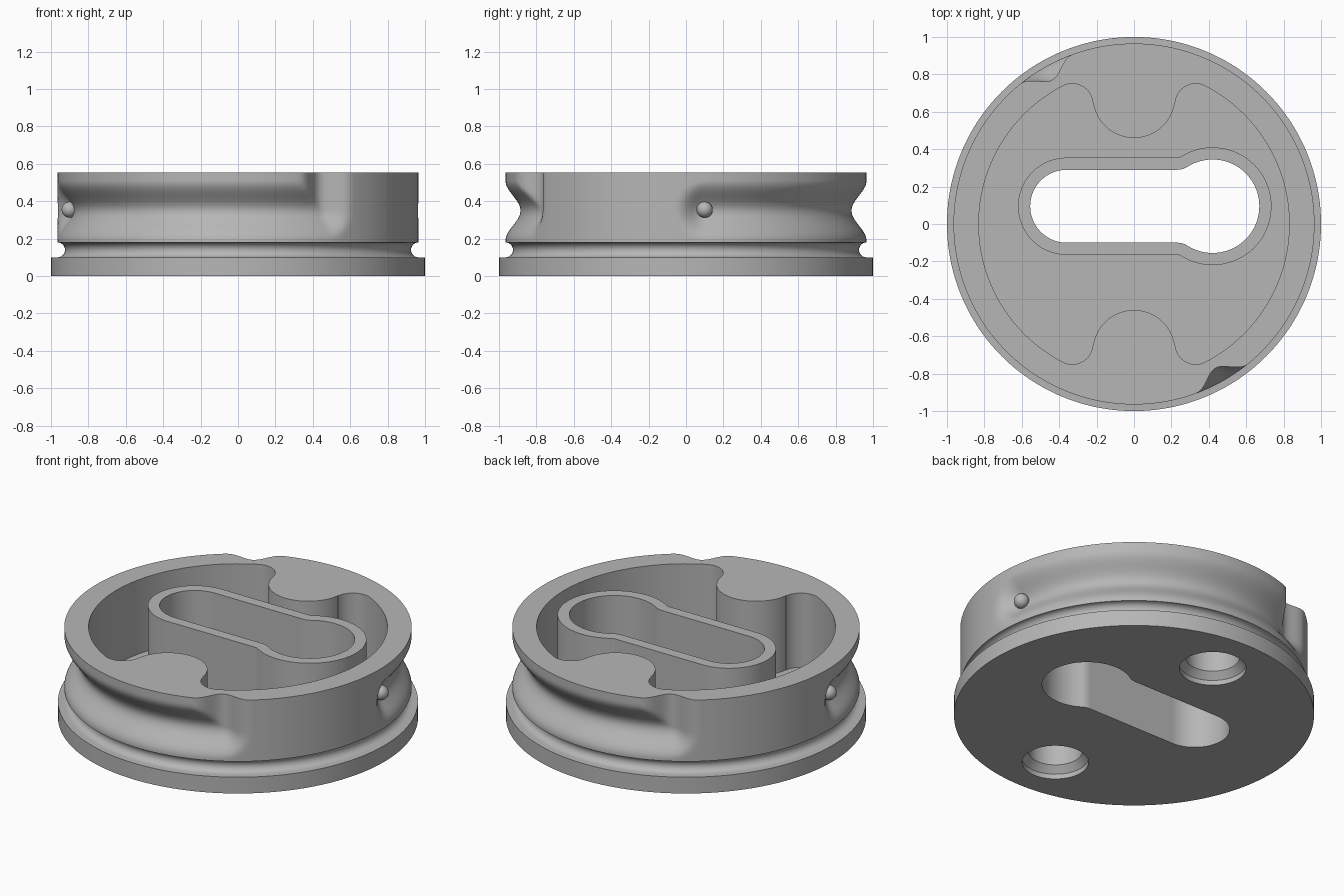
import bpy, bmesh
from math import sin, cos, pi, radians, degrees, atan2, hypot

cube = bpy.data.objects.get("Cube")
if cube:
    bpy.data.objects.remove(cube, do_unlink=True)

grey = bpy.data.materials.new("plain grey")
grey.use_nodes = True
grey.diffuse_color = (0.47, 0.47, 0.47, 1)
grey.node_tree.nodes["Principled BSDF"].inputs["Base Color"].default_value = grey.diffuse_color

HEIGHT, FLOOR, RADIUS = 0.555, 0.1, 0.965


def arc(cx, cy, r, a0, a1, n):
    """Points on an arc, angles in degrees."""
    angles = [radians(a0 + (a1 - a0) * i / n) for i in range(n + 1)]
    return [(cx + r * cos(a), cy + r * sin(a)) for a in angles]


def dedupe(points):
    kept = []
    for p in points:
        if all(hypot(p[0] - q[0], p[1] - q[1]) > 1e-4 for q in kept):
            kept.append(p)
    return kept


def loft(name, rings):
    """Closed solid through a stack of rings with equal point counts."""
    bm = bmesh.new()
    rows = [[bm.verts.new(p) for p in ring] for ring in rings]
    n = len(rows[0])
    for low, high in zip(rows, rows[1:]):
        for i in range(n):
            j = (i + 1) % n
            bm.faces.new((low[i], low[j], high[j], high[i]))
    bm.faces.new(rows[0][::-1])
    bm.faces.new(rows[-1])
    bmesh.ops.recalc_face_normals(bm, faces=bm.faces)
    mesh = bpy.data.meshes.new(name)
    bm.to_mesh(mesh)
    bm.free()
    mesh.materials.append(grey)
    obj = bpy.data.objects.new(name, mesh)
    bpy.context.collection.objects.link(obj)
    return obj


def prism(name, outline, z0, z1):
    return loft(name, [[(x, y, z) for x, y in outline] for z in (z0, z1)])


def activate(obj):
    bpy.ops.object.select_all(action='DESELECT')
    obj.select_set(True)
    bpy.context.view_layer.objects.active = obj


def cut(obj, cutter):
    cutter.hide_render = True
    mod = obj.modifiers.new("cut", 'BOOLEAN')
    mod.operation, mod.solver, mod.object = 'DIFFERENCE', 'EXACT', cutter
    activate(obj)
    bpy.ops.object.modifier_apply(modifier=mod.name)


# Bayonet track: a drop-in notch leading to a level groove, repeated every half turn
START, END, TRACK_Z, HALF_WIDTH, DEPTH = 6.3, 119.5, 0.35, 0.16, 0.08


def track_depth(angle, z):
    a = angle % 180
    if a > 152:
        a -= 180
    along = max(START - a, 0, a - END)
    groove = hypot(radians(along) * RADIUS, z - TRACK_Z)
    notch = hypot(radians(a - END) * RADIUS, min(z - TRACK_Z, 0))
    d = min(groove, notch, HALF_WIDTH)
    return DEPTH * (1 + cos(pi * d / HALF_WIDTH)) / 2


# Body: flange, round seal groove, then the wall carrying the tracks
STEPS, ROWS = 288, 30
profile = [(1, 0), (1, FLOOR)]
profile += [(RADIUS - 0.04 * sin(pi * i / 12), 0.14 - 0.04 * cos(pi * i / 12)) for i in range(13)]
profile += [(RADIUS, 0.18 + (HEIGHT - 0.18) * i / ROWS) for i in range(1, ROWS + 1)]
rings = []
for r, z in profile:
    ring = []
    for i in range(STEPS):
        angle = 360 * i / STEPS
        rr = r - (track_depth(angle, z) if z > 0.18 else 0)
        ring.append((rr * cos(radians(angle)), rr * sin(radians(angle)), z))
    rings.append(ring)
body = loft("body", rings)

# Pocket outline: large circle with a filleted boss intruding at front and back
LX, LY, BY = 0.33, 0.64, 0.68
lobe_start = degrees(atan2(LY, LX))
tilt = degrees(atan2(BY - LY, LX))
half = arc(0, 0, 0.83, -lobe_start, lobe_start, 60)
half += arc(LX, LY, 0.11, lobe_start, 180 - tilt, 16)
half += arc(0, BY, 0.22, -tilt, tilt - 180, 32)
half += arc(-LX, LY, 0.11, tilt, 180 - lobe_start, 16)
pocket = dedupe(half + [(-x, -y) for x, y in half])


def keyhole(offset):
    """Slot with one wider round end, grown outward by offset."""
    cx, cy, fx, fy = 0.42, 0.095, 0.232, 0.295
    turn = degrees(atan2(fy, fx - cx))
    fillet = 0.1 - offset
    pts = arc(cx, cy, 0.25 + offset, -turn, turn, 48)
    pts += arc(fx, cy + fy, fillet, turn - 180, -90, 8)
    pts += arc(-0.36, cy, 0.195 + offset, 90, 270, 36)
    pts += arc(fx, cy - fy, fillet, 90, 180 - turn, 8)
    return dedupe(pts)


pocket_cutter = prism("pocket_cutter", pocket, FLOOR, 0.8)
slot_cutter = prism("slot_cutter", keyhole(0), -0.2, 0.8)
cut(body, pocket_cutter)
cut(body, slot_cutter)

# Raised wall around the slot
slot_wall = prism("slot_wall", keyhole(0.065), FLOOR, HEIGHT)
cut(slot_wall, slot_cutter)

# Stepped blind holes up into the bosses
hole_profile = [(0.185, -0.1), (0.185, 0.03), (0.15, 0.07), (0.15, 0.45)]
cutters = [pocket_cutter, slot_cutter]
for side in (-1, 1):
    circles = [[(x, y, z) for x, y in arc(0, side * BY, r, 0, 352.5, 47)] for r, z in hole_profile]
    hole = loft("hole_cutter", circles)
    cut(body, hole)
    cutters.append(hole)
for c in cutters:
    bpy.data.objects.remove(c, do_unlink=True)

# Detent balls at the closed ends of the tracks
parts = [body, slot_wall]
for side, name in ((1, "left_detent_ball"), (-1, "right_detent_ball")):
    bpy.ops.mesh.primitive_uv_sphere_add(segments=24, ring_count=16, radius=0.043,
                                         location=(side * 0.9, side * 0.1, 0.355))
    ball = bpy.context.object
    ball.name = name
    ball.data.materials.append(grey)
    parts.append(ball)

for part in parts:
    activate(part)
    bpy.ops.object.shade_smooth_by_angle(angle=radians(32))
